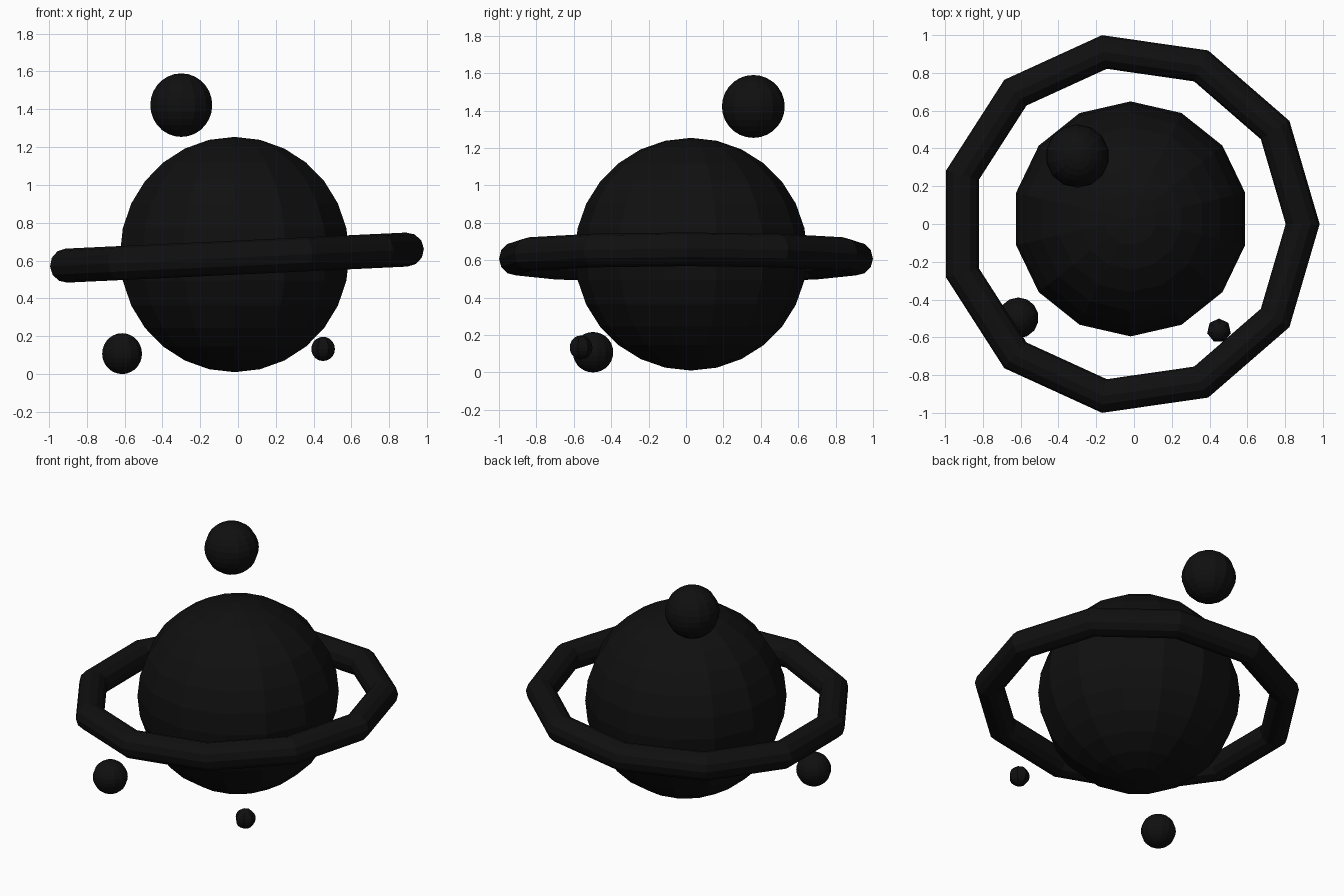
import bpy
from math import radians

if "Cube" in bpy.data.objects:
    bpy.data.objects.remove(bpy.data.objects["Cube"])

dark = bpy.data.materials.new("near_black")
dark.diffuse_color = (0.005, 0.005, 0.005, 1)
dark.use_nodes = True
dark.node_tree.nodes["Principled BSDF"].inputs["Base Color"].default_value = dark.diffuse_color


def finish(name):
    obj = bpy.context.object
    obj.name = name
    obj.data.name = name
    obj.data.materials.append(dark)
    return obj


def ball(name, location, radius, segments, rings):
    bpy.ops.mesh.primitive_uv_sphere_add(
        segments=segments, ring_count=rings, radius=radius, location=location)
    return finish(name)


# Planet body
ball("planet", (-0.018, 0.027, 0.632), 0.622, 14, 14)

# Slightly tilted eleven-sided ring
bpy.ops.mesh.primitive_torus_add(
    major_segments=11, minor_segments=12, major_radius=0.92, minor_radius=0.09,
    location=(-0.026, 0, 0.615), rotation=(0, radians(-2.7), 0))
finish("ring")

# Moons
ball("large_moon", (-0.30, 0.36, 1.422), 0.168, 14, 14)
ball("medium_moon", (-0.613, -0.497, 0.108), 0.108, 14, 14)
ball("small_moon", (0.45, -0.564, 0.133), 0.064, 7, 10)
